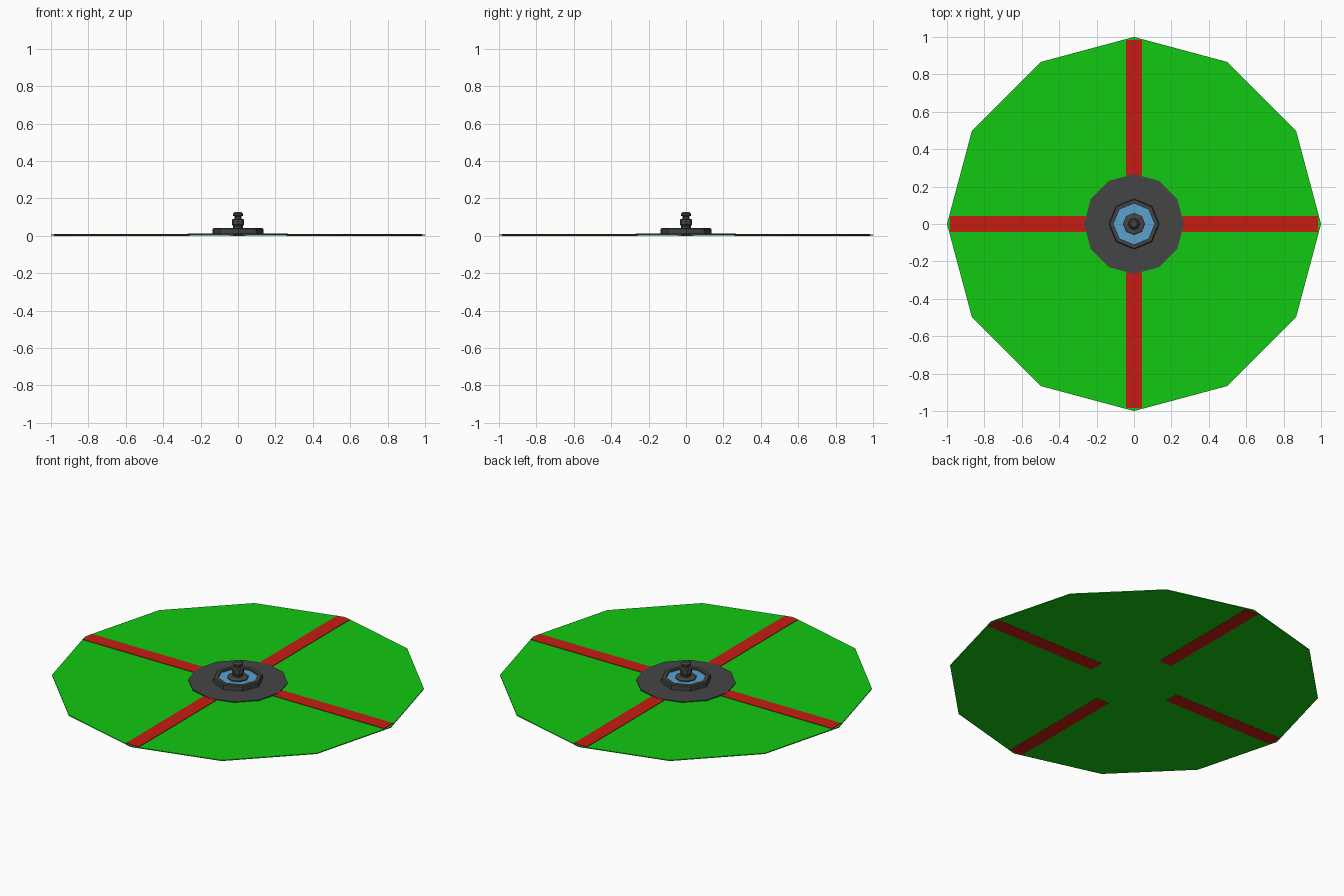
import bpy, math

if "Cube" in bpy.data.objects:
    bpy.data.objects.remove(bpy.data.objects["Cube"])


def material(name, rgb):
    m = bpy.data.materials.new(name)
    m.diffuse_color = (*rgb, 1)
    m.use_nodes = True
    m.node_tree.nodes["Principled BSDF"].inputs["Base Color"].default_value = m.diffuse_color
    return m


GREEN = material("grass_green", (0.006, 0.58, 0.006))
RED = material("path_red", (0.56, 0.012, 0.006))
BLUE = material("water_blue", (0.1, 0.36, 0.62))
DARK = material("dark_stone", (0.06, 0.06, 0.06))


def add_mesh(name, verts, faces, mat):
    me = bpy.data.meshes.new(name)
    me.from_pydata(verts, [], faces)
    me.materials.append(mat)
    ob = bpy.data.objects.new(name, me)
    bpy.context.collection.objects.link(ob)
    return ob


def lathe(name, profile, sides, mat):
    """Flat-sided turned solid from (radius, z) points, capped at both ends."""
    verts = [(r * math.cos(2 * math.pi * i / sides),
              r * math.sin(2 * math.pi * i / sides), z)
             for r, z in profile for i in range(sides)]
    faces = []
    for k in range(len(profile) - 1):
        for i in range(sides):
            j = (i + 1) % sides
            a, b = k * sides, (k + 1) * sides
            faces.append((a + i, a + j, b + j, b + i))
    faces.append(tuple(reversed(range(sides))))
    top = (len(profile) - 1) * sides
    faces.append(tuple(range(top, top + sides)))
    return add_mesh(name, verts, faces, mat)


# Twelve-sided lawn and central paving
lathe("lawn", [(1.0, 0.001), (1.0, 0.006)], 12, GREEN)
lathe("paving", [(0.267, 0.004), (0.267, 0.011)], 12, DARK)

# Four straight paths meeting the paving
for n in range(4):
    bpy.ops.mesh.primitive_cube_add(size=1)
    path = bpy.context.object
    path.name = f"path_{n + 1}"
    a = n * math.pi / 2
    path.scale = (0.725, 0.084, 0.009)
    path.rotation_euler.z = a
    path.location = (0.6225 * math.cos(a), 0.6225 * math.sin(a), 0.0045)
    path.data.materials.append(RED)

# Octagonal basin with a chamfered rim, open in the middle
lathe("basin", [(0.135, 0.008), (0.135, 0.036), (0.130, 0.041),
                (0.110, 0.041), (0.110, 0.012)], 8, DARK)
lathe("water", [(0.110, 0.012), (0.110, 0.030)], 8, BLUE)

# Stepped pedestal and spout
lathe("pedestal", [(0.058, 0.012), (0.058, 0.036), (0.052, 0.040),
                   (0.026, 0.042), (0.026, 0.052), (0.033, 0.060),
                   (0.033, 0.088), (0.018, 0.090), (0.018, 0.104),
                   (0.028, 0.108), (0.028, 0.118), (0.018, 0.127)], 8, DARK)
